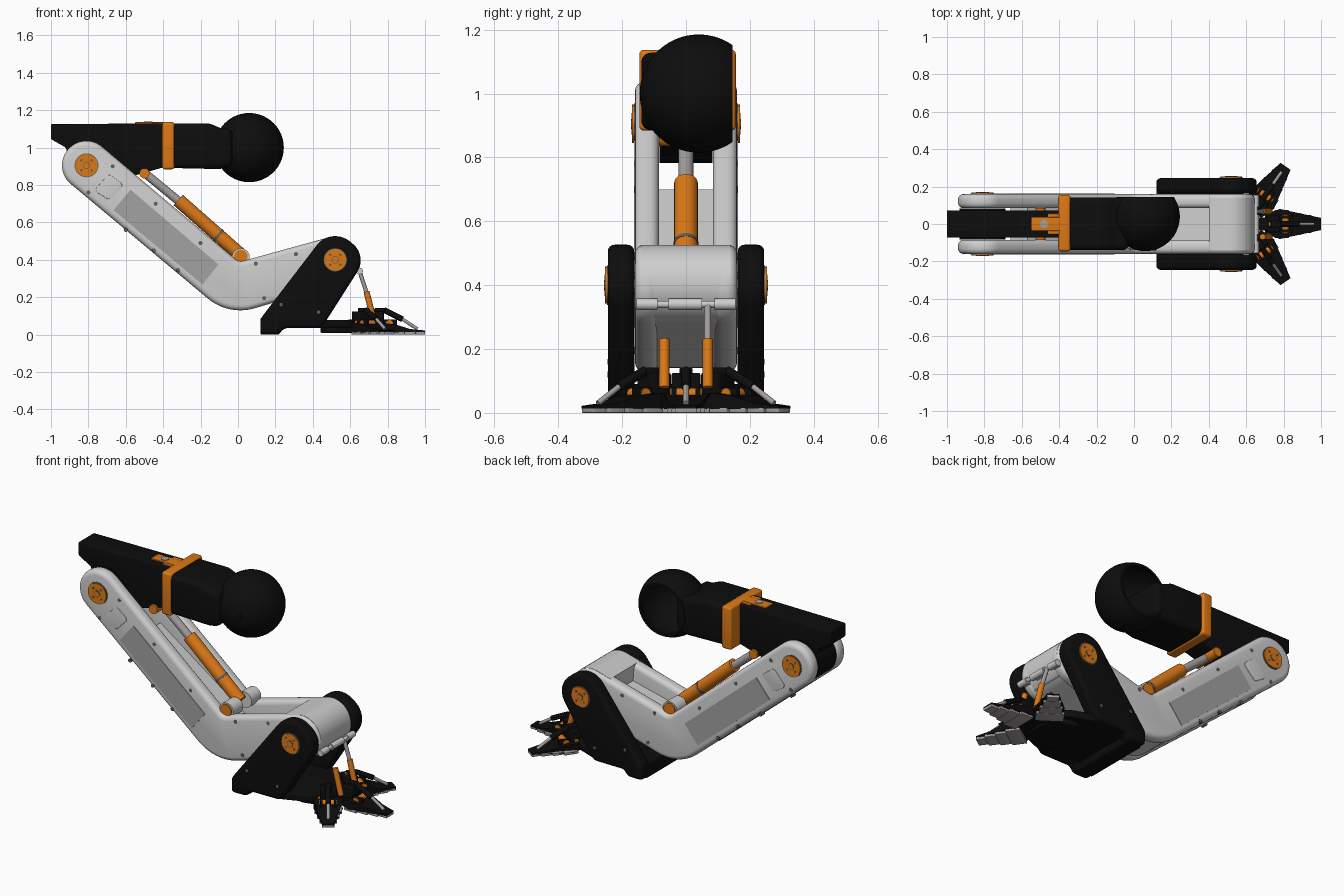
import bpy, bmesh, math
from mathutils import Vector, Matrix

if "Cube" in bpy.data.objects:
    bpy.data.objects.remove(bpy.data.objects["Cube"])


def material(name, rgb):
    m = bpy.data.materials.new(name)
    m.diffuse_color = (*rgb, 1)
    m.use_nodes = True
    m.node_tree.nodes["Principled BSDF"].inputs["Base Color"].default_value = m.diffuse_color
    return m


BLACK = material("black shell", (0.004, 0.004, 0.004))
LIGHT = material("light grey shell", (0.62, 0.62, 0.62))
PANEL = material("mid grey panel", (0.36, 0.36, 0.36))
STEEL = material("steel", (0.37, 0.34, 0.34))
DARK = material("dark grey bolt", (0.12, 0.12, 0.12))
ORANGE = material("orange", (0.72, 0.19, 0.008))


def finish(bm, name, mat, matrix=None):
    bmesh.ops.recalc_face_normals(bm, faces=bm.faces)
    me = bpy.data.meshes.new(name)
    bm.to_mesh(me)
    bm.free()
    me.materials.append(mat)
    ob = bpy.data.objects.new(name, me)
    bpy.context.collection.objects.link(ob)
    if matrix:
        ob.matrix_world = matrix
    return ob


def outline(pts, steps=10):
    """Closed 2D outline; a third value on a point is its corner radius."""
    out, n = [], len(pts)
    for i, p in enumerate(pts):
        c = Vector(p[:2])
        if len(p) < 3:
            out.append(c)
            continue
        a = (Vector(pts[i - 1][:2]) - c).normalized()
        b = (Vector(pts[(i + 1) % n][:2]) - c).normalized()
        half, r = a.angle(b) / 2, p[2]
        mid = c + (a + b).normalized() * r / math.sin(half)
        t = r / math.tan(half)
        v0, v1 = c + a * t - mid, c + b * t - mid
        for k in range(steps + 1):
            f = k / steps
            out.append(mid + (v0 * (1 - f) + v1 * f).normalized() * r)
    return out


def prism(name, pts, lo, hi, mat, bevel=0, flat=False, matrix=None, width=None):
    """Extrude a side profile along y, or a plan along z when flat."""
    bm = bmesh.new()
    put = (lambda p, h: (p.x, p.y, h)) if flat else (lambda p, h: (p.x, h, p.y))
    ring = outline(pts)
    a = [bm.verts.new(put(p, lo)) for p in ring]
    b = [bm.verts.new(put(p, hi)) for p in ring]
    bm.faces.new(a)
    bm.faces.new(b[::-1])
    for i in range(len(a)):
        j = (i + 1) % len(a)
        bm.faces.new((a[i], b[i], b[j], a[j]))
    bmesh.ops.recalc_face_normals(bm, faces=bm.faces)
    if bevel:
        sharp = [e for e in bm.edges if e.calc_face_angle(0) > 0.6]
        bmesh.ops.bevel(bm, geom=sharp, offset=bevel, segments=4, profile=0.5,
                        affect='EDGES', clamp_overlap=True)
    if width:
        for v in bm.verts:
            v.co.y *= width(v.co.x)
    return finish(bm, name, mat, matrix)


def box(name, x0, x1, y0, y1, z0, z1, mat, bevel=0, matrix=None):
    return prism(name, [(x0, z0), (x1, z0), (x1, z1), (x0, z1)], y0, y1, mat, bevel, matrix=matrix)


def cyl(name, p0, p1, r, mat, n=24, matrix=None):
    p0, p1 = Vector(p0), Vector(p1)
    d = p1 - p0
    bm = bmesh.new()
    m = Matrix.Translation((p0 + p1) / 2) @ d.to_track_quat('Z', 'Y').to_matrix().to_4x4()
    bmesh.ops.create_cone(bm, cap_ends=True, segments=n, radius1=r, radius2=r,
                          depth=d.length, matrix=m)
    return finish(bm, name, mat, matrix)


def disc(name, x, z, s, y, t, r, mat, n=32):
    return cyl(name, (x, s * y, z), (x, s * (y + t), z), r, mat, n)


KNEE, ANKLE = (-0.81, 0.905), (0.52, 0.40)

# Thigh: narrow rear beam, knee hub, wide forward body and neck
prism("thigh_beam", [(-1, 1.125), (-1, 1.045), (-0.92, 1.0), (-0.88, 0.82, 0.04),
                     (-0.78, 0.79, 0.03), (-0.52, 0.86), (-0.38, 0.9), (-0.38, 1.13)],
      -0.073, 0.073, BLACK, 0.006)
cyl("knee_hub", (*KNEE[:1], -0.083, KNEE[1]), (KNEE[0], 0.083, KNEE[1]), 0.122, BLACK, 48)
prism("thigh_body", [(-0.4, 1.128), (-0.15, 1.128, 0.05), (-0.09, 1.103, 0.05), (-0.03, 1.10),
                     (-0.03, 0.90), (-0.1, 0.885), (-0.4, 0.892)], -0.14, 0.143, BLACK, 0.03)
box("thigh_band", -0.405, -0.34, -0.146, 0.156, 0.884, 1.137, ORANGE, 0.014)
box("band_tongue", -0.55, -0.39, -0.035, 0.035, 1.12, 1.136, ORANGE, 0.003)
cyl("tongue_cap", (-0.48, 0, 1.13), (-0.48, 0, 1.14), 0.022, STEEL)
for s in (1, -1):
    disc("thigh_bolt", 0.1, 1.0, -1, 0.12, 0.022, 0.02, BLACK)
    box("band_tab", -0.46, -0.4, s * 0.035, s * 0.055, 1.1, 1.135, ORANGE, 0.003)

# Hip ball: hollow sphere with one open flat side, turned about the y axis
bm = bmesh.new()
cut = math.asin(0.105 / 0.185)
inner = math.asin(0.105 / 0.175)
arc = [(0.185, -math.pi / 2 + (cut + math.pi / 2) * k / 24) for k in range(25)]
arc += [(0.175, inner - (inner + math.pi / 2) * k / 24) for k in range(25)]
vs = [bm.verts.new((0.06 + r * math.cos(t), 0.04 + r * math.sin(t), 1.0)) for r, t in arc]
es = [bm.edges.new(p) for p in zip(vs, vs[1:])]
bmesh.ops.spin(bm, geom=vs + es, cent=(0.06, 0, 1.0), axis=(0, 1, 0), angle=math.tau, steps=56)
bmesh.ops.remove_doubles(bm, verts=bm.verts, dist=1e-4)
finish(bm, "hip_ball", BLACK)

# Shin: two bent side forks, a low web between them and a full width ankle end
fork = [(-0.826, 1.089, 0.128), (-0.994, 0.889, 0.128), (-0.05, 0.10, 0.27),
        (0.674, 0.313, 0.122), (0.607, 0.554, 0.122), (0.005, 0.388, 0.05)]
bolts = [(-0.67, 0.9), (-0.8, 0.76), (-0.6, 0.56), (-0.44, 0.70), (-0.45, 0.45), (-0.2, 0.49),
         (-0.32, 0.345), (0.095, 0.38), (0.31, 0.43), (0.14, 0.195)]
for s in (1, -1):
    lo, hi = sorted((s * 0.085, s * 0.16))
    prism("shin_fork", fork, lo, hi, LIGHT, 0.028)
    lo, hi = sorted((s * 0.155, s * 0.163))
    prism("shin_panel", [(-0.575, 0.775), (-0.665, 0.665), (-0.19, 0.268), (-0.105, 0.375)],
          lo, hi, PANEL)
    prism("shin_pocket", [(-0.69, 0.86, 0.02), (-0.77, 0.77, 0.02), (-0.69, 0.72, 0.02),
                          (-0.61, 0.80, 0.02)], lo, hi, LIGHT, 0.002)
    for x, z in bolts:
        disc("shin_bolt", x, z, s, 0.13, 0.031, 0.011, DARK, 12)
    # Orange pivot caps with a dark ring and hub screw
    for (x, z), y, r in ((KNEE, 0.155, 0.06), (ANKLE, 0.24, 0.058)):
        disc("pivot_ring", x, z, s, y, 0.008, r + 0.004, DARK)
        disc("pivot_cap", x, z, s, y, 0.014, r, ORANGE)
        disc("pivot_groove", x, z, s, y, 0.0155, 0.02, DARK)
        disc("pivot_screw", x, z, s, y, 0.017, 0.016, ORANGE)
        for k in range(4):
            a = math.pi / 4 + k * math.pi / 2
            disc("pivot_hole", x + 0.038 * math.cos(a), z + 0.038 * math.sin(a),
                 s, y, 0.0155, 0.007, DARK, 10)
    # Lower mount of the main piston
    disc("piston_boss", 0.015, 0.415, s, 0.04, 0.09, 0.047, LIGHT)
    disc("piston_boss_cap", 0.015, 0.418, s, 0.12, 0.018, 0.036, ORANGE)
prism("shin_web", [(-0.57, 0.70), (-0.66, 0.622), (-0.05, 0.112, 0.26), (0.6, 0.302),
                   (0.5, 0.42), (0.0, 0.30)], -0.1, 0.1, LIGHT)
prism("ankle_end", [(0.40, 0.497), (0.607, 0.554, 0.122), (0.674, 0.313, 0.122), (0.42, 0.25)],
      -0.14, 0.14, LIGHT)

# Main piston
cyl("piston_sleeve", (0.015, 0, 0.425), (-0.32, 0, 0.72), 0.037, ORANGE, 32)
cyl("piston_collar", (-0.10, 0, 0.526), (-0.11, 0, 0.535), 0.0385, DARK, 32)
cyl("piston_rod", (-0.3, 0, 0.70), (-0.5, 0, 0.865), 0.023, STEEL)
cyl("piston_pin", (-0.5, -0.085, 0.862), (-0.5, 0.085, 0.862), 0.027, ORANGE)

# Foot: side uprights, heel bar and sole base
upright = [(0.495, 0.575, 0.122), (0.12, 0.085), (0.12, 0), (0.22, 0), (0.245, 0.035),
           (0.44, 0.035), (0.475, 0.08), (0.695, 0.425, 0.115)]
for s in (1, -1):
    lo, hi = sorted((s * 0.162, s * 0.245))
    prism("foot_upright", upright, lo, hi, BLACK, 0.026)
    for x, z in ((0.23, 0.16), (0.43, 0.12)):
        disc("upright_bolt", x, z, s, 0.23, 0.016, 0.009, DARK, 12)
prism("heel_bar", [(0.12, 0.09), (0.12, 0), (0.22, 0), (0.25, 0.085)], -0.2, 0.2, BLACK, 0.008)
prism("foot_base", [(0.13, -0.23), (0.42, -0.23, 0.1), (0.6, -0.16, 0.1), (0.665, 0, 0.1),
                    (0.6, 0.16, 0.1), (0.42, 0.23, 0.1), (0.13, 0.23)],
      0.035, 0.078, BLACK, 0.008, flat=True)
prism("toe_mount", [(0.44, -0.17, 0.08), (0.66, -0.11, 0.05), (0.66, 0.11, 0.05),
                    (0.44, 0.17, 0.08)], 0.01, 0.06, BLACK, 0.006, flat=True)

# Ankle cross bar and small pistons
cyl("ankle_bar", (0.65, -0.155, 0.34), (0.65, 0.155, 0.34), 0.011, LIGHT)
for y0, y1 in ((-0.155, -0.09), (-0.055, 0.05), (0.09, 0.155)):
    cyl("ankle_bar_sleeve", (0.65, y0, 0.34), (0.65, y1, 0.34), 0.018, LIGHT)
    box("bar_bracket", 0.60, 0.65, y0 + 0.01, y1 - 0.01, 0.33, 0.35, LIGHT)
cyl("ankle_rod", (0.65, 0.068, 0.34), (0.695, 0.068, 0.2), 0.011, STEEL)
for s in (1, -1):
    cyl("ankle_sleeve", (0.687, s * 0.068, 0.23), (0.725, s * 0.068, 0.08), 0.016, ORANGE)
    cyl("toe_hinge", (0.63, s * 0.11, 0.058), (0.675, s * 0.11, 0.058), 0.02, ORANGE)
    cyl("hinge_side", (0.64, s * 0.10, 0.06), (0.64, s * 0.14, 0.06), 0.018, ORANGE)

# Three toes, built along +x and turned into place
for angle, px, py in ((0, 0.66, 0), (55, 0.615, 0.03), (-55, 0.615, -0.03)):
    m = Matrix.Translation((px, py, 0)) @ Matrix.Rotation(math.radians(angle), 4, 'Z')
    for x0, x1, w in ((0.09, 0.17, 0.075), (0.17, 0.23, 0.06), (0.23, 0.29, 0.047),
                      (0.29, 0.34, 0.033)):
        box("toe_sole", x0, x1, -w, w, 0, 0.016, STEEL, 0.003, m)
    taper = lambda x: 0.5 + 4.5 * x if x < 0.12 else 1.04 - (x - 0.12) * 2.8
    prism("toe_shell", [(0.04, 0.018), (0.04, 0.05), (0.12, 0.062), (0.18, 0.055), (0.26, 0.03),
                        (0.34, 0.022), (0.34, 0.014), (0.12, 0.012)],
          -0.077, 0.077, BLACK, matrix=m, width=taper)
    box("toe_arm", 0.0, 0.06, -0.035, 0.035, 0.02, 0.08, BLACK, 0.004, m)
    box("toe_knuckle", 0.05, 0.12, -0.045, 0.045, 0.05, 0.125, BLACK, 0.006, m)
    box("toe_crest", 0.07, 0.125, -0.02, 0.02, 0.12, 0.142, BLACK, 0.004, m)
    box("crest_inlay", 0.06, 0.128, -0.011, 0.011, 0.122, 0.136, ORANGE, 0, m)
    cyl("toe_pin", (0.15, -0.05, 0.06), (0.15, 0.05, 0.06), 0.018, ORANGE, 20, m)
    cyl("toe_link", (0.12, 0, 0.132), (0.22, 0, 0.082), 0.015, BLACK, 16, m)
    cyl("toe_rod", (0.22, 0, 0.082), (0.30, 0, 0.03), 0.009, STEEL, 16, m)
    for s in (1, -1):
        box("toe_rail", 0.12, 0.19, s * 0.03, s * 0.045, 0.04, 0.08, BLACK, 0, m)

for ob in bpy.data.objects:
    ob.select_set(True)
bpy.context.view_layer.objects.active = bpy.data.objects["thigh_beam"]
bpy.ops.object.shade_smooth_by_angle(angle=math.radians(35))
